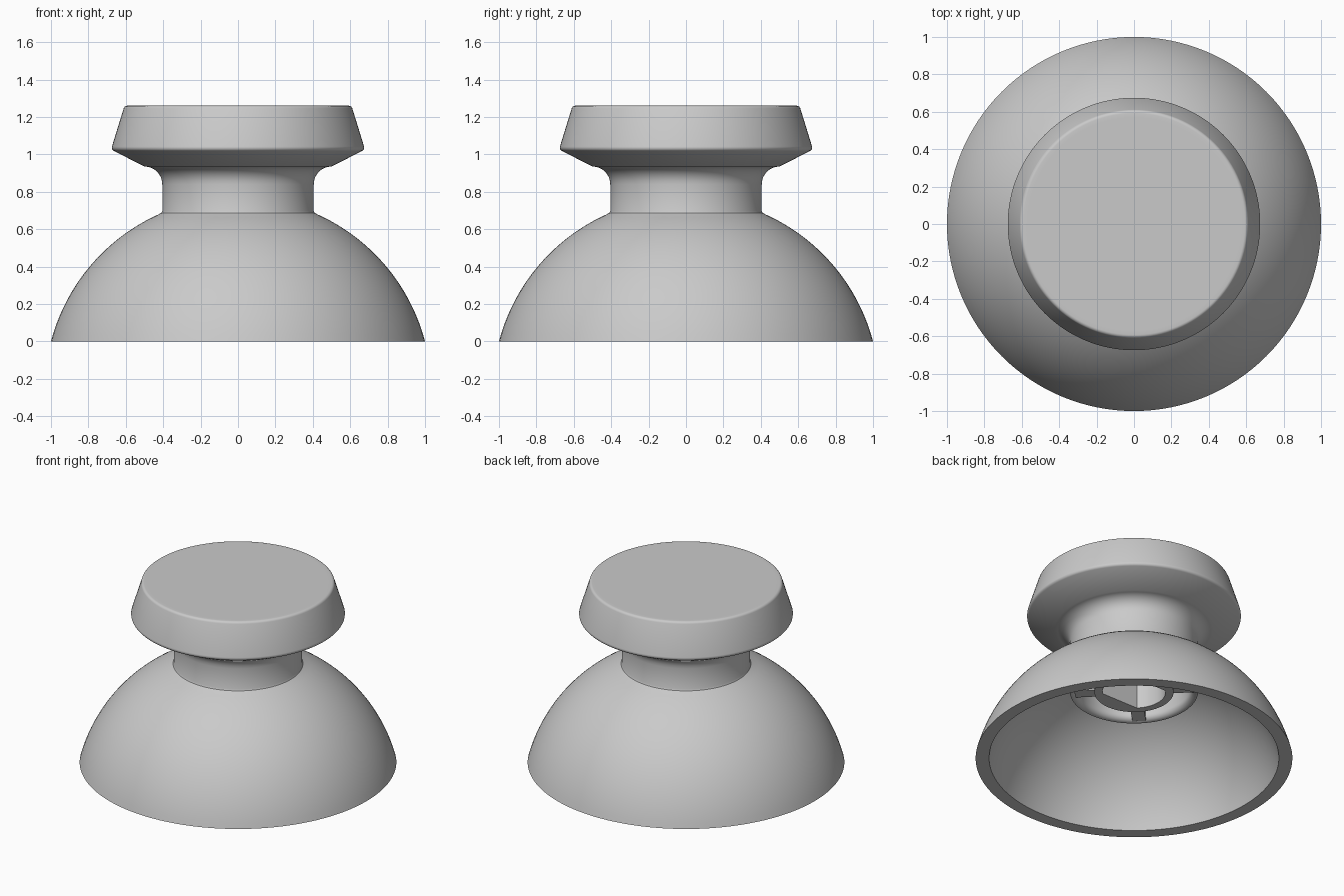
import bpy, bmesh
from math import sin, cos, pi, asin, hypot, radians

cube = bpy.data.objects.get("Cube")
if cube:
    bpy.data.objects.remove(cube)

SEGMENTS = 128
grey = bpy.data.materials.new("grey plastic")
grey.use_nodes = True
colour = (0.59, 0.59, 0.59, 1)
grey.diffuse_color = colour
grey.node_tree.nodes["Principled BSDF"].inputs["Base Color"].default_value = colour


def arc(cx, cz, radius, start, end, steps):
    """Points (r, z) along an arc, angles in radians from the r axis."""
    angles = [start + (end - start) * i / steps for i in range(steps + 1)]
    return [(cx + radius * cos(a), cz + radius * sin(a)) for a in angles]


def finish(bm, name):
    bmesh.ops.remove_doubles(bm, verts=bm.verts, dist=0.0001)
    bmesh.ops.recalc_face_normals(bm, faces=bm.faces)
    mesh = bpy.data.meshes.new(name)
    bm.to_mesh(mesh)
    bm.free()
    mesh.materials.append(grey)
    obj = bpy.data.objects.new(name, mesh)
    bpy.context.collection.objects.link(obj)
    bpy.ops.object.select_all(action="DESELECT")
    obj.select_set(True)
    bpy.context.view_layer.objects.active = obj
    bpy.ops.object.shade_smooth_by_angle(angle=radians(28))
    return obj


def lathe(name, profile):
    """Turn a closed profile of (r, z) points about the z axis."""
    bm = bmesh.new()
    verts = [bm.verts.new((r, 0, z)) for r, z in profile]
    edges = [bm.edges.new(pair) for pair in zip(verts, verts[1:] + verts[:1])]
    bmesh.ops.spin(bm, geom=verts + edges, cent=(0, 0, 0), axis=(0, 0, 1),
                   angle=2 * pi, steps=SEGMENTS, use_duplicate=False)
    return finish(bm, name)


# Hollow dome, neck and cap turned as one body
neck, bore, socket_z = 0.405, 0.36, 0.486
shell_c = -0.264
outer_r, inner_r = hypot(1, shell_c), hypot(0.915, shell_c)
dome_outside = arc(0, shell_c, outer_r, asin(-shell_c / outer_r),
                   asin((0.68 - shell_c) / outer_r), 24)
dome_inside = arc(0, shell_c, inner_r, asin((0.598 - shell_c) / inner_r),
                  asin(-shell_c / inner_r), 24)
neck_foot = [(0.41, 0.687), (neck, 0.698)]
neck_flare = arc(neck + 0.095, 0.84, 0.095, pi, pi / 2, 8)
cap_lower_edge = arc(0.655, 1.036, 0.02, radians(-65), radians(17), 5)
cap_upper_edge = arc(0.592, 1.24, 0.02, radians(17), pi / 2, 5)
socket = [(0, 0.88), (bore - 0.03, 0.88), (bore, 0.85)]
socket_lip = arc(bore + 0.04, socket_z + 0.04, 0.04, pi, 1.5 * pi, 5)
lathe("thumbstick_body", dome_outside + neck_foot + neck_flare + cap_lower_edge
      + cap_upper_edge + [(0.57, 1.26), (0, 1.26)] + socket + socket_lip
      + [(neck, socket_z)] + dome_inside)

# Sleeve inside the neck: round outside, bore with two flat sides
sleeve_r, bore_r, flat_y = 0.25, 0.2, 0.141
bm = bmesh.new()
rings = []
for z in (0.48, 0.9):
    outer, inner = [], []
    for i in range(64):
        a = 2 * pi * i / 64
        y = max(-flat_y, min(flat_y, bore_r * sin(a)))
        outer.append(bm.verts.new((sleeve_r * cos(a), sleeve_r * sin(a), z)))
        inner.append(bm.verts.new((bore_r * cos(a), y, z)))
    rings += [outer, inner]
low_out, low_in, top_out, top_in = rings
for a, b in ((low_out, top_out), (top_out, top_in), (top_in, low_in), (low_in, low_out)):
    for i in range(64):
        j = (i + 1) % 64
        bm.faces.new((a[i], a[j], b[j], b[i]))
finish(bm, "socket_sleeve")

# Four ribs joining the sleeve to the neck
for i in range(4):
    bm = bmesh.new()
    bmesh.ops.create_cube(bm, size=1)
    bmesh.ops.scale(bm, vec=(0.14, 0.085, 0.4), verts=bm.verts)
    bmesh.ops.translate(bm, vec=(0.305, 0, 0.685), verts=bm.verts)
    rib = finish(bm, f"socket_rib_{i + 1}")
    rib.rotation_euler.z = pi / 4 + i * pi / 2
